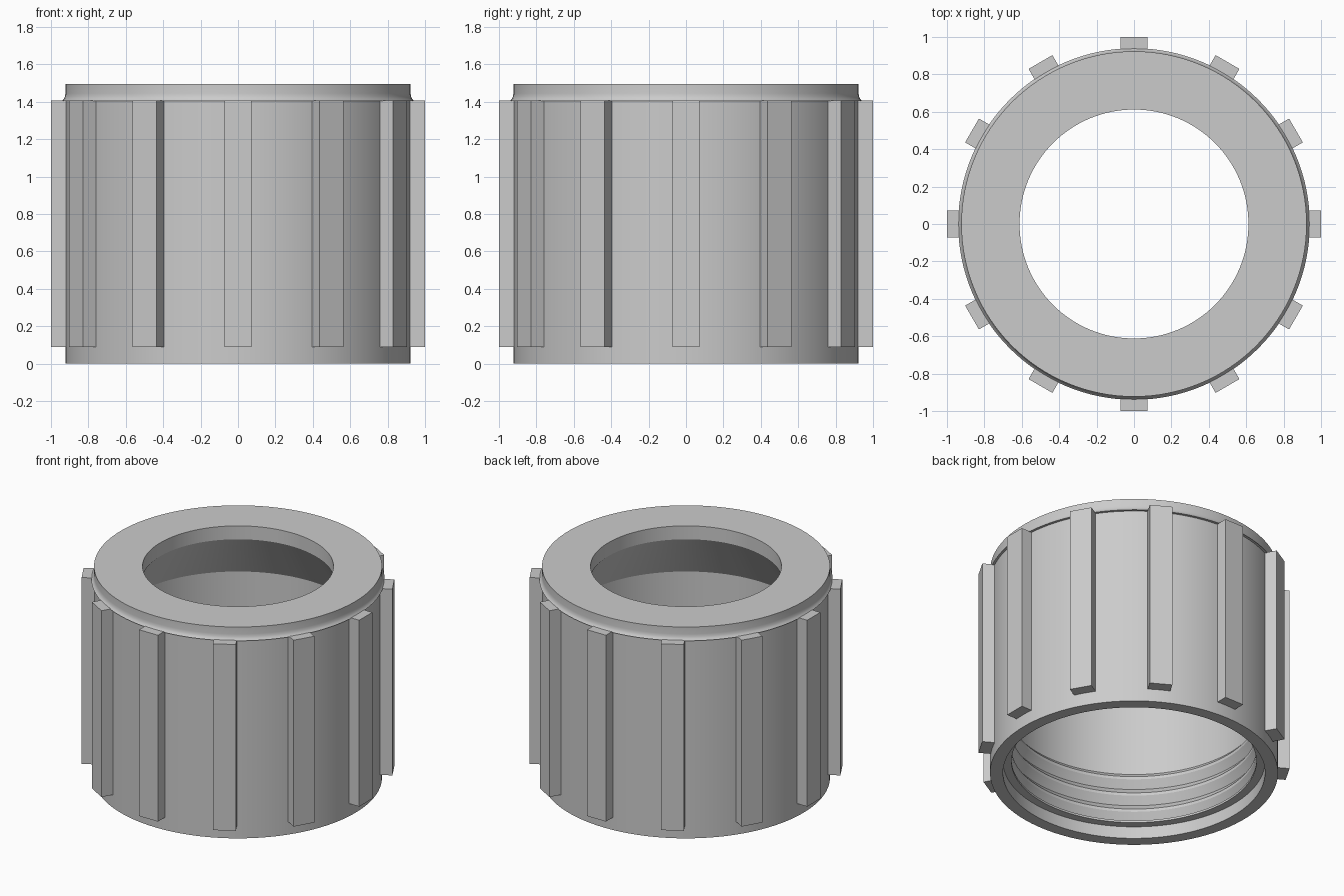
import bpy, bmesh, math
from mathutils import Matrix, Vector

cube = bpy.data.objects.get("Cube")
if cube:
    bpy.data.objects.remove(cube, do_unlink=True)

# Single grey finish
grey = bpy.data.materials.new("plain_grey")
grey.use_nodes = True
colour = (0.6, 0.6, 0.6, 1)
grey.diffuse_color = colour
grey.node_tree.nodes["Principled BSDF"].inputs["Base Color"].default_value = colour


def add_object(name, bm):
    bmesh.ops.recalc_face_normals(bm, faces=bm.faces)
    mesh = bpy.data.meshes.new(name)
    bm.to_mesh(mesh)
    bm.free()
    mesh.materials.append(grey)
    obj = bpy.data.objects.new(name, mesh)
    bpy.context.collection.objects.link(obj)
    return obj


def lathe(name, profile, steps=128):
    """Spin a closed (radius, height) outline about the z axis."""
    bm = bmesh.new()
    verts = [bm.verts.new((r, 0, z)) for r, z in profile]
    edges = [bm.edges.new((a, b)) for a, b in zip(verts, verts[1:] + verts[:1])]
    bmesh.ops.spin(bm, geom=verts + edges, cent=(0, 0, 0), axis=(0, 0, 1),
                   angle=math.tau, steps=steps, use_merge=True)
    bmesh.ops.remove_doubles(bm, verts=bm.verts, dist=1e-5)
    obj = add_object(name, bm)
    bpy.ops.object.select_all(action='DESELECT')
    obj.select_set(True)
    bpy.context.view_layer.objects.active = obj
    bpy.ops.object.shade_smooth_by_angle(angle=math.radians(25))
    return obj


# Outer wall, flared collar and top opening
OUTER, BORE, HOLE, HEIGHT = 0.923, 0.81, 0.612, 1.495
outside = [(0.84, 0), (OUTER, 0), (OUTER, 1.405), (0.94, 1.405), (0.931, 1.415),
           (0.925, 1.428), (OUTER, 1.445), (OUTER, HEIGHT), (HOLE, HEIGHT)]

# Inner seat, bore, thread ridges and entry recess, running downwards
inside = [(HOLE, 1.4), (BORE, 1.08)]
PITCH, CREST = 0.12, 0.785
for i in reversed(range(3)):
    z = 0.1 + i * PITCH
    inside += [(BORE, z + 0.115), (CREST, z + 0.085), (CREST, z + 0.065), (BORE + 0.01, z + 0.01)]
inside += [(CREST, 0.1), (CREST, 0.085), (0.84, 0.085)]
lathe("threaded_body", outside + inside)

# Twelve grip ribs around the wall
RIBS, WIDTH, BOTTOM, TOP = 12, 0.147, 0.09, 1.408
bm = bmesh.new()
inner, outer = 0.9, 1.0
for i in range(RIBS):
    place = (Matrix.Rotation(math.tau * i / RIBS, 4, 'Z')
             @ Matrix.Translation(((inner + outer) / 2, 0, (BOTTOM + TOP) / 2))
             @ Matrix.Diagonal(Vector((outer - inner, WIDTH, TOP - BOTTOM, 1))))
    bmesh.ops.create_cube(bm, size=1, matrix=place)
add_object("grip_ribs", bm)
